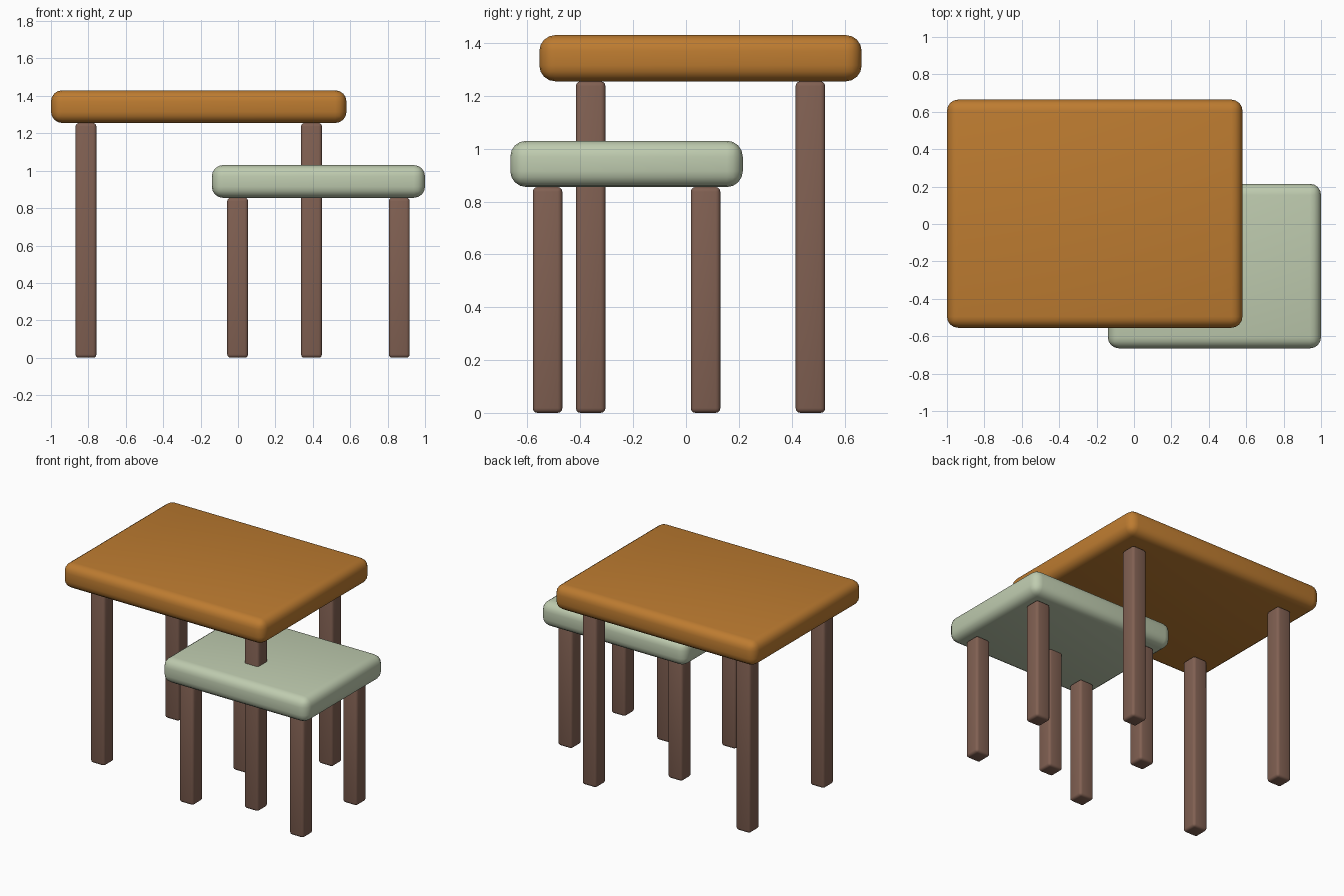
import bpy

if "Cube" in bpy.data.objects:
    bpy.data.objects.remove(bpy.data.objects["Cube"])


def material(name, rgb):
    m = bpy.data.materials.new(name)
    m.diffuse_color = (*rgb, 1.0)
    m.use_nodes = True
    m.node_tree.nodes["Principled BSDF"].inputs["Base Color"].default_value = m.diffuse_color
    return m


ORANGE = material("orange wood", (0.51, 0.20, 0.030))
SAGE = material("sage green", (0.52, 0.60, 0.43))
BROWN = material("brown leg wood", (0.22, 0.118, 0.085))


def rounded_box(name, centre, size, radius, segments, mat):
    """Box with all edges rounded."""
    bpy.ops.mesh.primitive_cube_add(size=1, location=centre)
    ob = bpy.context.object
    ob.name = name
    ob.scale = size
    bpy.ops.object.transform_apply(location=False, rotation=False, scale=True)
    bev = ob.modifiers.new("rounded edges", 'BEVEL')
    bev.width = radius
    bev.segments = segments
    bev.limit_method = 'NONE'
    bpy.ops.object.modifier_apply(modifier=bev.name)
    bpy.ops.object.shade_smooth_by_angle()
    ob.data.materials.append(mat)
    return ob


def table(name, cx, cy, width, depth, leg_height, leg_dx, leg_dy, mat):
    # Thick rounded top
    thick = 0.175
    rounded_box(name + "_top", (cx, cy, leg_height + thick / 2),
                (width, depth, thick), 0.06, 4, mat)
    # Four square legs
    for sx, side in ((-1, "left"), (1, "right")):
        for sy, end in ((-1, "front"), (1, "back")):
            rounded_box(f"{name}_{end}_{side}_leg",
                        (cx + sx * leg_dx, cy + sy * leg_dy, leg_height / 2),
                        (0.112, 0.112, leg_height), 0.018, 3, BROWN)


# Tall table and the lower one nested beside it
table("large_table", -0.21, 0.055, 1.58, 1.22, 1.255, 0.603, 0.416, ORANGE)
table("small_table", 0.43, -0.225, 1.14, 0.88, 0.855, 0.432, 0.299, SAGE)
